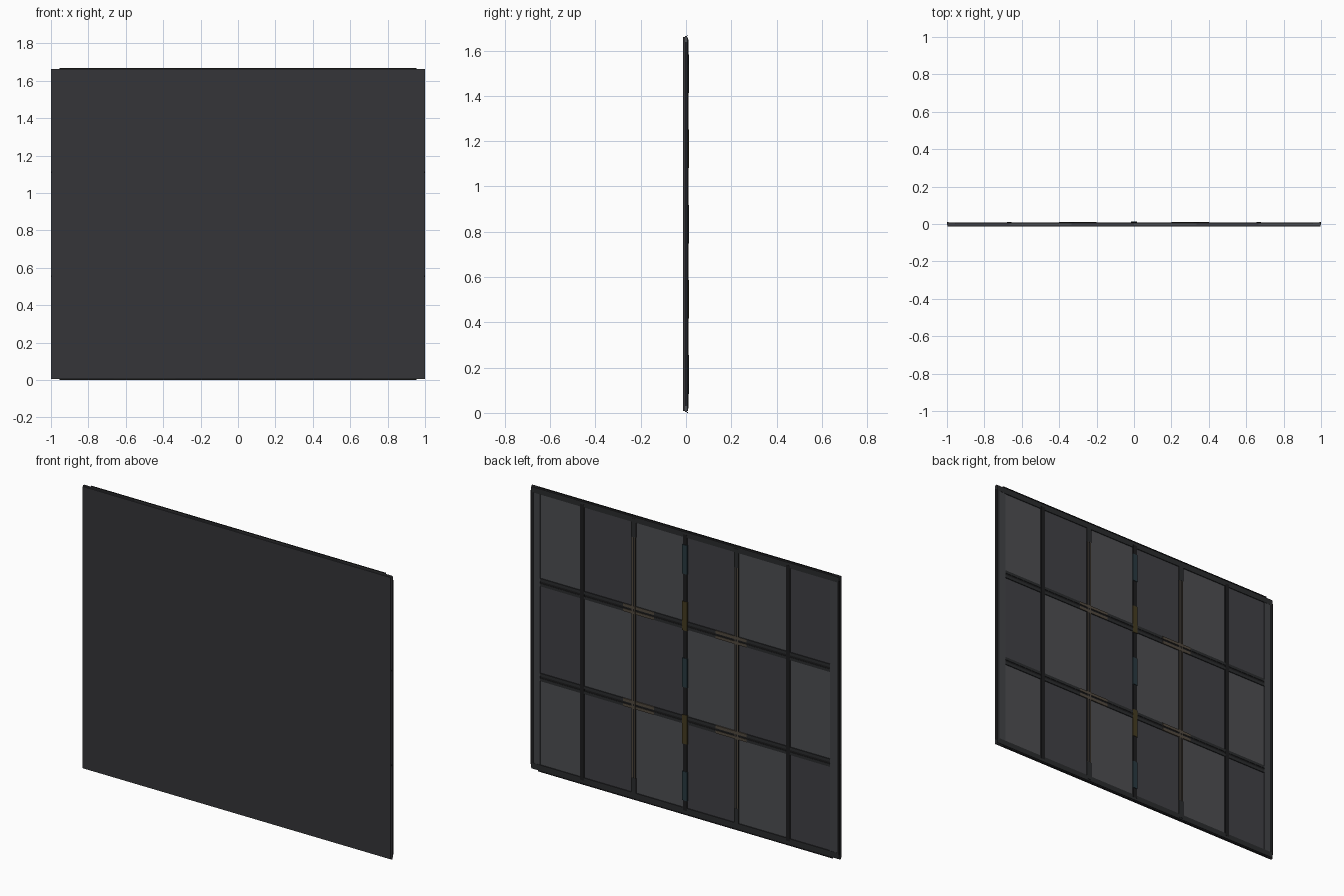
import bpy

if "Cube" in bpy.data.objects:
    bpy.data.objects.remove(bpy.data.objects["Cube"])

H = 1.667          # overall height
MID = H / 2
COLS = [-0.667, -0.333, 0.0, 0.333, 0.667]
ROWS = [H / 3, 2 * H / 3]


def mat(name, r, g, b):
    m = bpy.data.materials.new(name)
    m.diffuse_color = (r, g, b, 1)
    m.use_nodes = True
    m.node_tree.nodes["Principled BSDF"].inputs["Base Color"].default_value = m.diffuse_color
    return m


DARK = mat("dark_sheet", 0.035, 0.036, 0.040)
BLACK = mat("black_trim", 0.012, 0.012, 0.013)
RAIL = mat("rail_grey", 0.024, 0.025, 0.027)
FRAME = mat("frame_grey", 0.055, 0.057, 0.063)
TILE_A = mat("tile_light", 0.075, 0.077, 0.083)
TILE_B = mat("tile_dark", 0.052, 0.053, 0.060)
BROWN = mat("brown_strip", 0.085, 0.068, 0.050)
BLUE = mat("blue_block", 0.022, 0.042, 0.052)
OCHRE = mat("ochre_block", 0.060, 0.045, 0.015)


def box(name, x0, x1, y0, y1, z0, z1, material):
    bpy.ops.mesh.primitive_cube_add(size=1, location=((x0 + x1) / 2, (y0 + y1) / 2, (z0 + z1) / 2))
    ob = bpy.context.object
    ob.name = name
    ob.scale = (x1 - x0, y1 - y0, z1 - z0)
    bpy.ops.object.transform_apply(location=False, rotation=False, scale=True)
    ob.data.materials.append(material)
    return ob


def centred(name, x, w, y0, y1, z, h, material):
    return box(name, x - w / 2, x + w / 2, y0, y1, z - h / 2, z + h / 2, material)


# Front sheet
box("front_sheet", -0.998, 0.998, -0.0125, -0.005, 0.008, H - 0.008, DARK)

# Checkerboard of back tiles
for c in range(6):
    for r in range(3):
        centred("back_tile", -0.8333 + c / 3, 0.333, -0.005, 0.004,
                H / 6 + r * H / 3, H / 3 - 0.008, TILE_A if (c + r) % 2 else TILE_B)

# Outer frame, edge trims and top and bottom lips
for s in (-1, 1):
    centred("side_frame", s * 0.962, 0.045, -0.005, 0.008, MID, H - 0.03, FRAME)
    centred("side_outer_rail", s * 0.991, 0.014, -0.005, 0.009, MID, H - 0.02, RAIL)
    centred("side_trim", s * 0.9965, 0.007, -0.004, 0.0095, MID, H - 0.06, BLACK)
    centred("end_frame", 0, 1.98, -0.005, 0.009, MID + s * (MID - 0.025), 0.032, RAIL)
    centred("edge_lip", 0, 1.91, 0.004, 0.0085, MID + s * (MID - 0.002), 0.004, BLACK)

# Horizontal twin rails with a black core and brown joiners
for z in ROWS:
    centred("rail_core", 0, 1.88, 0, 0.007, z, 0.012, BLACK)
    for s in (-1, 1):
        centred("horizontal_rail", 0, 1.88, 0, 0.009, z + s * 0.0145, 0.017, RAIL)
        for x in (-0.3, 0.3):
            centred("brown_joiner", x, 0.2, 0, 0.0105, z + s * 0.0145, 0.017, BROWN)

# Vertical ribs, the pair at a third from the centre carry brown strips
for x in COLS:
    centred("vertical_rib", x, 0.026, 0, 0.0095, MID, H - 0.05, BLACK)
    if abs(abs(x) - 0.333) < 0.01:
        for s in (-1, 1):
            centred("brown_strip", x + s * 0.008, 0.007, 0.002, 0.0108, MID, 1.41, BROWN)
            centred("rib_end_cap", x, 0.03, 0.002, 0.0108, MID + s * 0.76, 0.11, RAIL)

# Alternating connector blocks down the centre rib
for i in range(5):
    centred("centre_block", 0, 0.032, 0.002, 0.0125, MID + (i - 2) * 0.332, 0.17,
            OCHRE if i % 2 else BLUE)
